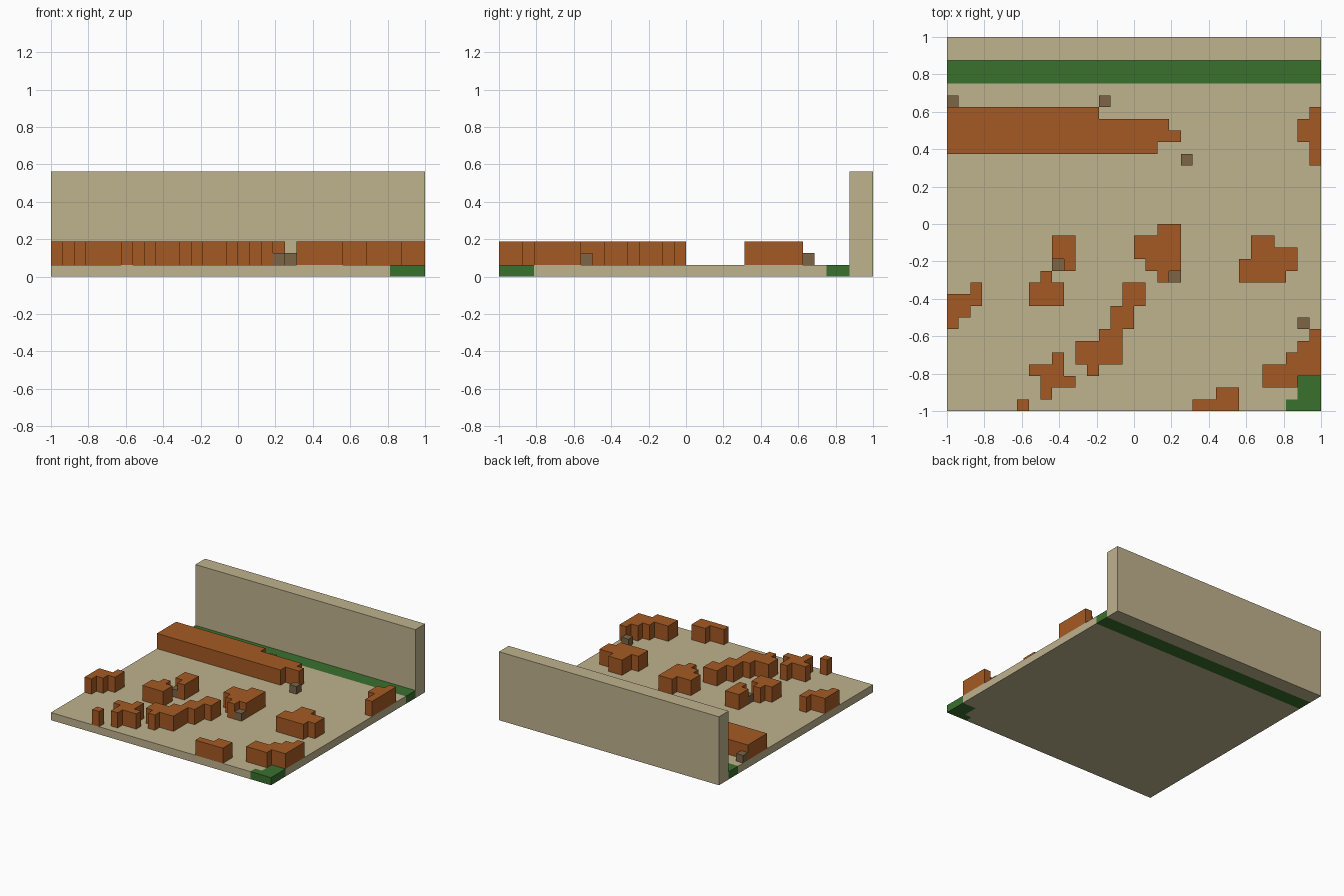
import bpy
import bmesh

# Remove the default cube if present
cube = bpy.data.objects.get("Cube")
if cube:
    bpy.data.objects.remove(cube, do_unlink=True)

CELLS = 32            # the terrain is a square of block cells
UNIT = 2 / CELLS


def make_material(name, colour):
    mat = bpy.data.materials.new(name)
    mat.use_nodes = True
    rgba = (*colour, 1)
    mat.diffuse_color = rgba
    shader = mat.node_tree.nodes["Principled BSDF"]
    shader.inputs["Base Color"].default_value = rgba
    shader.inputs["Roughness"].default_value = 0.9
    return mat


sand = make_material("sand", (0.52, 0.445, 0.27))
green = make_material("grass green", (0.042, 0.162, 0.027))
rust = make_material("rust orange", (0.376, 0.102, 0.017))
brown = make_material("stone brown", (0.205, 0.127, 0.061))


def blocks(name, mat, first_row, runs, base=0, height=1):
    """Extrude a stepped footprint; each run is (start, end) columns of a row,
    with rows counted from the back towards the front."""
    bm = bmesh.new()
    for row, (start, end) in enumerate(runs, first_row):
        for col in range(start, end):
            corners = ((col, row + 1), (col + 1, row + 1), (col + 1, row), (col, row))
            bm.faces.new([bm.verts.new((c * UNIT - 1, 1 - r * UNIT, base * UNIT))
                          for c, r in corners])
    bmesh.ops.remove_doubles(bm, verts=bm.verts[:], dist=UNIT / 10)
    bmesh.ops.dissolve_limit(bm, angle_limit=0.01, verts=bm.verts[:], edges=bm.edges[:])
    grown = bmesh.ops.extrude_face_region(bm, geom=bm.faces[:])["geom"]
    top = [g for g in grown if isinstance(g, bmesh.types.BMVert)]
    bmesh.ops.translate(bm, verts=top, vec=(0, 0, height * UNIT))
    bmesh.ops.recalc_face_normals(bm, faces=bm.faces[:])
    mesh = bpy.data.meshes.new(name)
    bm.to_mesh(mesh)
    bm.free()
    mesh.materials.append(mat)
    obj = bpy.data.objects.new(name, mesh)
    bpy.context.collection.objects.link(obj)
    return obj


# Ground slab, rear wall and grass
full = (0, CELLS)
blocks("rear_wall", sand, 0, [full] * 2, height=9)
blocks("grass_strip", green, 2, [full] * 2)
blocks("ground", sand, 4, [full] * 25 + [(0, 30)] * 2 + [(0, 29)])
blocks("grass_corner", green, 29, [(30, 32)] * 2 + [(29, 32)])

# Raised clumps: first row, then the column run of each row
clumps = {
    "long_ridge": (6, [(0, 13), (0, 19), (0, 20), (0, 18)]),
    "right_edge_clump": (6, [(31, 32), (30, 32), (30, 32), (31, 32), (31, 32)]),
    "left_middle_clump": (17, [(9, 11), (9, 11), (10, 11)]),
    "left_inner_clump": (20, [(8, 9), (7, 10), (7, 10)]),
    "centre_clump": (16, [(18, 20), (16, 20), (16, 20), (17, 20), (18, 19)]),
    "right_middle_clump": (17, [(26, 28), (26, 30), (25, 30), (25, 29)]),
    "left_edge_clump": (21, [(2, 3), (0, 3), (0, 2), (0, 1)]),
    "diagonal_clump": (21, [(15, 17), (15, 17), (14, 16), (14, 16), (13, 15),
                            (11, 15), (11, 15), (12, 13)]),
    "front_left_clump": (27, [(9, 10), (7, 10), (8, 11), (8, 9)]),
    "front_left_post": (31, [(6, 7)]),
    "front_clump": (30, [(23, 25), (21, 25)]),
    "front_corner_clump": (25, [(31, 32), (30, 32), (29, 32), (27, 32), (27, 30)]),
}
for name, (row, runs) in clumps.items():
    blocks(name, rust, row, runs, base=1, height=2)

# Single small stones: column, row
stones = [(0, 5), (13, 5), (20, 10), (9, 19), (19, 20), (30, 24)]
for i, (col, row) in enumerate(stones, 1):
    blocks(f"stone_{i}", brown, row, [(col, col + 1)], base=1)
